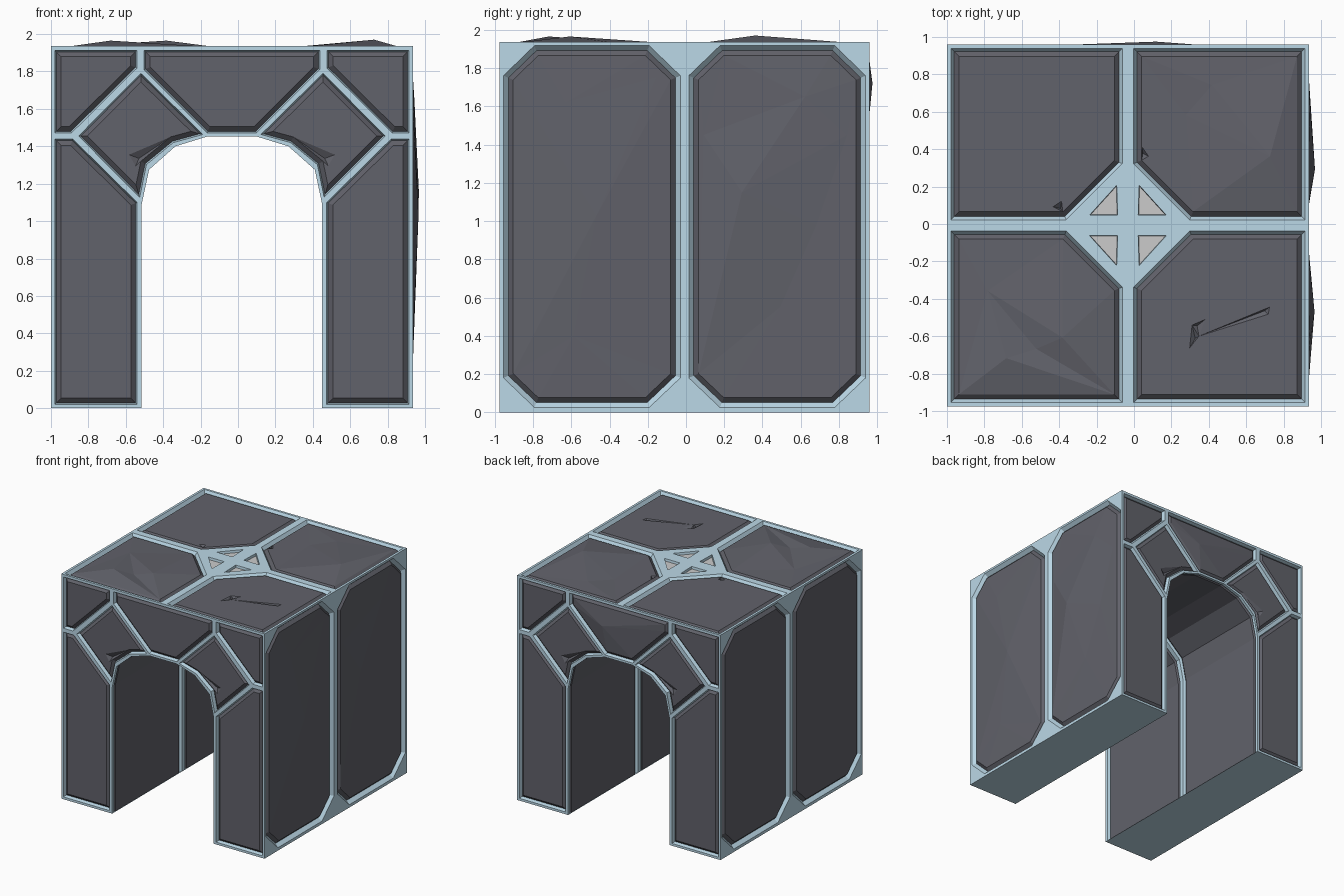
import bpy, bmesh
from mathutils import Vector
from mathutils.geometry import delaunay_2d_cdt

if "Cube" in bpy.data.objects:
    bpy.data.objects.remove(bpy.data.objects["Cube"])

CX, CY, H, T = -0.0325, -0.0075, 0.9675, 1.935   # body centre, half width, height
LEVEL, GROOVE = -0.006, -0.03                    # panel surface and groove bottom


def material(name, rgb):
    m = bpy.data.materials.new(name)
    m.diffuse_color = (*rgb, 1)
    m.use_nodes = True
    m.node_tree.nodes["Principled BSDF"].inputs["Base Color"].default_value = m.diffuse_color
    return m


BLUE = material("pale_blue", (0.5, 0.69, 0.8))
DARK = material("dark_stone", (0.12, 0.122, 0.145))

# Each side maps (u, v, height) to space with the normal pointing outwards
SIDES = {
    "front": lambda u, v, h: (CX + u, CY - H - h, v),
    "back": lambda u, v, h: (CX - u, CY + H + h, v),
    "right": lambda u, v, h: (CX + H + h, CY + u, v),
    "left": lambda u, v, h: (CX - H - h, CY - u, v),
    "top": lambda u, v, h: (CX + u, CY + v, T + h),
}


def finish(bm, name, mat):
    bmesh.ops.remove_doubles(bm, verts=bm.verts, dist=1e-5)
    me = bpy.data.meshes.new(name)
    bm.to_mesh(me)
    bm.free()
    ob = bpy.data.objects.new(name, me)
    bpy.context.collection.objects.link(ob)
    if mat:
        me.materials.append(mat)


def ccw(p):
    area = sum(a[0] * b[1] - b[0] * a[1] for a, b in zip(p, p[1:] + p[:1]))
    return list(p) if area > 0 else list(p)[::-1]


def flip(p, su=-1, sv=1):
    return [(q[0] * su, q[1] * sv, *q[2:]) for q in p]


def inset(p, d):
    out = []
    for i, q in enumerate(p):
        q = Vector(q)
        a = (q - Vector(p[i - 1])).normalized()
        b = (Vector(p[(i + 1) % len(p)]) - q).normalized()
        n0, n1 = Vector((-a.y, a.x)), Vector((-b.y, b.x))
        out.append(tuple(q + (n0 + n1) * d / (1 + n0.dot(n1))))
    return out


def add(bm, pts):
    bm.faces.new([bm.verts.new(p) for p in pts])


def ring(bm, f, p, hp, q, hq):
    n = len(p)
    for i in range(n):
        j = (i + 1) % n
        add(bm, [f(*p[i], hp), f(*p[j], hp), f(*q[j], hq), f(*q[i], hq)])


def frame_side(bm, f, outer, holes):
    """Flat side with sloping recesses; holes are (polygon, slope width)."""
    polys = [outer] + [h[0] for h in holes]
    co, faces = [], []
    for p in polys:
        faces.append(list(range(len(co), len(co) + len(p))))
        co += [Vector(q) for q in p]
    vs, _, fs, _, _, src = delaunay_2d_cdt(co, [], faces, 1, 1e-5)
    for t, s in zip(fs, src):
        if list(s) == [0]:
            add(bm, [f(*vs[i], 0) for i in t])
    for p, s in holes:
        ring(bm, f, p, 0, inset(p, s), GROOVE)


def panel(name, f, poly, slope, bumps=(), crack=()):
    """Raised slab with chamfered rim, optional hammered bumps and a carved crack."""
    bm = bmesh.new()
    low = inset(poly, slope)
    top = inset(low, 0.025)
    ring(bm, f, low, GROOVE, top, LEVEL)
    pts = [(*q, LEVEL) for q in top] + [(*q, LEVEL) for q in crack] + list(bumps)
    n, k = len(top), len(crack)
    edges = [(n + i, n + (i + 1) % k) for i in range(k)]
    vs, _, fs, src, _, _ = delaunay_2d_cdt(
        [Vector(q[:2]) for q in pts], edges, [list(range(n))], 1, 1e-5)
    for t in fs:
        add(bm, [f(*vs[i], pts[src[i][0]][2]) for i in t])
    finish(bm, name, DARK)


# Arch opening, counter-clockwise from the right foot
half = [(0.4825, 0), (0.4825, 1.09), (0.443, 1.275), (0.302, 1.40), (0.13, 1.453)]
arch = half + flip(half)[::-1]

# Panel outlines: half of an arched side, then the plain side and the roof
leg = [(-.947, .02), (-.507, .02), (-.507, 1.1), (-.85, 1.438), (-.947, 1.438)]
corner = [(-.947, 1.913), (-.947, 1.472), (-.857, 1.472), (-.508, 1.818), (-.508, 1.913)]
block = [(-.487, 1.79), (-.82, 1.455), (-.493, 1.127), (-.457, 1.302), (-.313, 1.42), (-.155, 1.463)]
keystone = [(-.47, 1.913), (-.47, 1.81), (-.132, 1.472), (.132, 1.472), (.47, 1.81), (.47, 1.913)]
chip = [(-.55, 1.355, LEVEL), (-.515, 1.295, LEVEL), (-.497, 1.335, -.03)]
octagon = [(.185, .025), (.785, .025), (.947, .18), (.947, 1.76),
           (.785, 1.917), (.185, 1.917), (.022, 1.76), (.022, .18)]
slab = [(.03, .33), (.33, .03), (.947, .03), (.947, .947), (.03, .947)]
window = [(.055, .055), (.205, .055), (.06, .215)]

frame = bmesh.new()

# Arched front and back
arch_outer = [(-H, 0)] + arch[::-1] + [(H, 0), (H, T), (-H, T)]
for side in ("front", "back"):
    f = SIDES[side]
    parts = [("keystone", keystone, [(-.15, 1.72, .015)] if side == "back" else [])]
    for s, tag in ((1, "a"), (-1, "b")):
        parts += [("leg_" + tag, flip(leg, s), []),
                  ("corner_" + tag, flip(corner, s), []),
                  ("block_" + tag, flip(block, s), flip(chip, s))]
    parts = [(n, ccw(p), b) for n, p, b in parts]
    frame_side(frame, f, arch_outer, [(p, 0.008) for _, p, _ in parts])
    for n, p, b in parts:
        panel(f"{side}_{n}_panel", f, p, 0.008, b)

# Plain left and right sides, the right one hammered
side_bumps = {
    ("right", 1): [(.3, 1.15, .0325), (.63, 1.65, .008), (.69, .98, 0), (.5, .55, 0),
                   (.1, 1.45, -.004), (.85, 1.45, -.004)],
    ("right", -1): [(-.46, 1.03, .03), (-.58, .4, .006), (-.62, 1.62, .006), (-.15, 1.75, -.004)],
}
for side in ("right", "left"):
    f = SIDES[side]
    octs = [(s, ccw(flip(octagon, s))) for s in (1, -1)]
    frame_side(frame, f, [(-H, 0), (H, 0), (H, T), (-H, T)], [(p, 0.026) for _, p in octs])
    for s, p in octs:
        panel(f"{side}_panel_{'a' if s > 0 else 'b'}", f, p, 0.026, side_bumps.get((side, s), []))

# Roof: four slabs around a diamond with four small triangular windows
roof_bumps = {
    (1, 1): [(.76, .37, .035), (.45, .75, .002), (.31, .59, LEVEL), (.11, .37, LEVEL),
             (.075, .42, LEVEL), (.08, .385, -.03)],
    (-1, 1): [(-.54, .27, LEVEL), (-.40, .10, LEVEL), (-.355, .13, LEVEL), (-.36, .09, -.03)],
    (-1, -1): [(-.65, -.71, .03), (-.35, -.6, .03), (-.49, -.66, .002), (-.75, -.35, .004)],
    (1, -1): [(.36, -.605, -.025), (.73, -.457, -.025), (.37, -.537, -.025)],
}
scratch = [(.33, -.655), (.75, -.475), (.757, -.437), (.38, -.592), (.413, -.503), (.343, -.533)]
f = SIDES["top"]
holes = []
for (su, sv), bumps in roof_bumps.items():
    p, w = ccw(flip(slab, su, sv)), ccw(flip(window, su, sv))
    holes += [(p, 0.018), (w, 0.004)]
    tag = ("right" if su > 0 else "left") + ("_back" if sv > 0 else "_front")
    panel("roof_panel_" + tag, f, p, 0.018, bumps, scratch if (su, sv) == (1, -1) else ())
    bm = bmesh.new()
    add(bm, [f(*q, GROOVE + 0.01) for q in w])
    finish(bm, "roof_window_" + tag, None)
frame_side(frame, f, [(-H, -H), (H, -H), (H, H), (-H, H)], holes)

# Feet undersides
for a, b in ((-H, -.4825), (.4825, H)):
    add(frame, [(CX + x, CY + y, 0) for x, y in ((a, -H), (a, H), (b, H), (b, -H))])


def loft(bm, stations):
    """Skin the arch profile through (y, depth into the wall) stations."""
    rows = [[(CX + u, CY + y, max(v, 0)) for u, v in inset(arch, -d)] for y, d in stations]
    for r0, r1 in zip(rows, rows[1:]):
        for i in range(len(arch) - 1):
            add(bm, [r0[i], r0[i + 1], r1[i + 1], r1[i]])


# Tunnel lining: ribs at both ends and the middle, two curved panels between
D = 0.022
loft(frame, [(-H, 0), (-H + .025, 0), (-H + .033, D)])
loft(frame, [(-.028, D), (-.02, 0), (.02, 0), (.028, D)])
loft(frame, [(H - .033, D), (H - .025, 0), (H, 0)])
for name, y0, y1 in (("front", -H + .033, -.028), ("back", .028, H - .033)):
    bm = bmesh.new()
    loft(bm, [(y0, D), (y0 + .02, .006), (y1 - .02, .006), (y1, D)])
    finish(bm, f"tunnel_{name}_panel", DARK)

finish(frame, "frame", BLUE)
